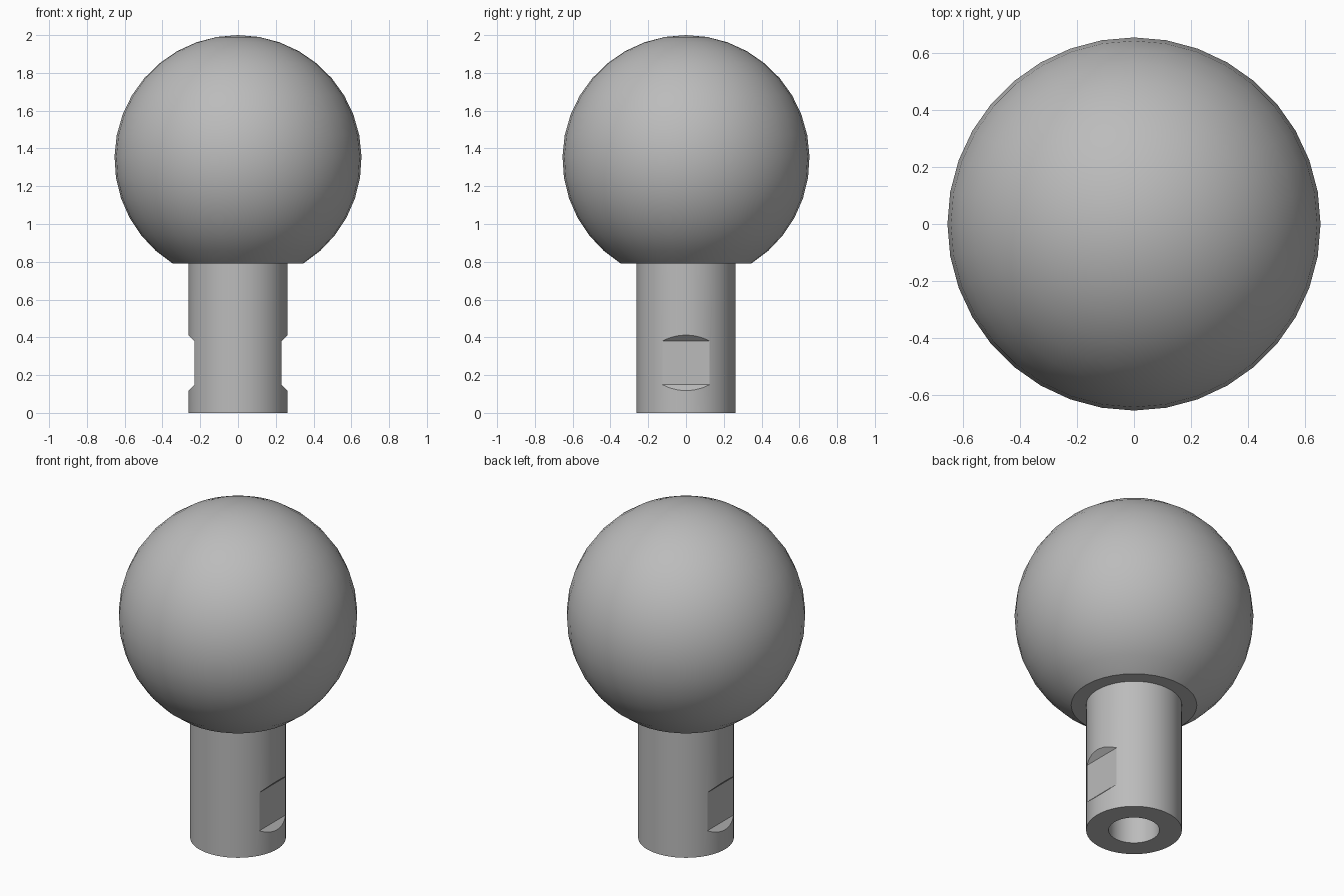
import bpy, bmesh
from math import cos, sin, pi, sqrt, asin, radians

if "Cube" in bpy.data.objects:
    bpy.data.objects.remove(bpy.data.objects["Cube"], do_unlink=True)

BALL_R, SEAT_Z = 0.654, 0.79
BALL_Z = 2 - BALL_R
STEM_R, BORE_R, BORE_TOP = 0.262, 0.139, 0.6
FLAT_X = 0.23

steel = bpy.data.materials.new("grey steel")
steel.use_nodes = True
colour = (0.5, 0.5, 0.5, 1)
steel.diffuse_color = colour
steel.node_tree.nodes["Principled BSDF"].inputs["Base Color"].default_value = colour


def add_object(name, bm):
    bmesh.ops.recalc_face_normals(bm, faces=bm.faces)
    mesh = bpy.data.meshes.new(name)
    bm.to_mesh(mesh)
    bm.free()
    mesh.materials.append(steel)
    obj = bpy.data.objects.new(name, mesh)
    bpy.context.collection.objects.link(obj)
    return obj


def lathe(name, profile, sides):
    """Spin an (r, z) profile around the z axis."""
    bm = bmesh.new()
    verts = [bm.verts.new((r, 0, z)) for r, z in profile]
    edges = [bm.edges.new(pair) for pair in zip(verts, verts[1:])]
    bmesh.ops.spin(bm, geom=verts + edges, cent=(0, 0, 0), axis=(0, 0, 1),
                   angle=2 * pi, steps=sides, use_merge=True)
    bmesh.ops.remove_doubles(bm, verts=bm.verts, dist=1e-4)
    return add_object(name, bm)


def smooth(obj):
    bpy.ops.object.select_all(action="DESELECT")
    obj.select_set(True)
    bpy.context.view_layer.objects.active = obj
    bpy.ops.object.shade_smooth_by_angle(angle=radians(30))


# Ball with a flat seat underneath
seat_angle = asin((SEAT_Z - BALL_Z) / BALL_R)
rings = 15
angles = [pi / 2 + (seat_angle - pi / 2) * i / rings for i in range(rings + 1)]
arc = [(BALL_R * cos(a), BALL_Z + BALL_R * sin(a)) for a in angles]
arc[0] = (0, 2)
ball = lathe("ball", arc + [(0, SEAT_Z)], 36)

# Hollow stem with a blind bore
stem = lathe("stem", [(0, SEAT_Z + 0.02), (STEM_R, SEAT_Z + 0.02), (STEM_R, 0),
                      (BORE_R, 0), (BORE_R, BORE_TOP), (0, BORE_TOP)], 64)

# Wrench flats with sloped ends on both sides
for side in (-1, 1):
    bm = bmesh.new()
    outline = [(FLAT_X, 0.15), (FLAT_X + 0.1, 0.05),
               (FLAT_X + 0.1, 0.48), (FLAT_X, 0.38)]
    face = bm.faces.new([bm.verts.new((side * x, -0.4, z)) for x, z in outline])
    grown = bmesh.ops.extrude_face_region(bm, geom=[face])["geom"]
    bmesh.ops.translate(bm, vec=(0, 0.8, 0),
                        verts=[v for v in grown if isinstance(v, bmesh.types.BMVert)])
    cutter = add_object("flat_cutter", bm)
    cutter.hide_render = True
    cut = stem.modifiers.new("wrench flat", "BOOLEAN")
    cut.operation, cut.solver, cut.object = "DIFFERENCE", "EXACT", cutter
    bpy.context.view_layer.objects.active = stem
    bpy.ops.object.modifier_apply(modifier=cut.name)
    bpy.data.objects.remove(cutter, do_unlink=True)

smooth(ball)
smooth(stem)
